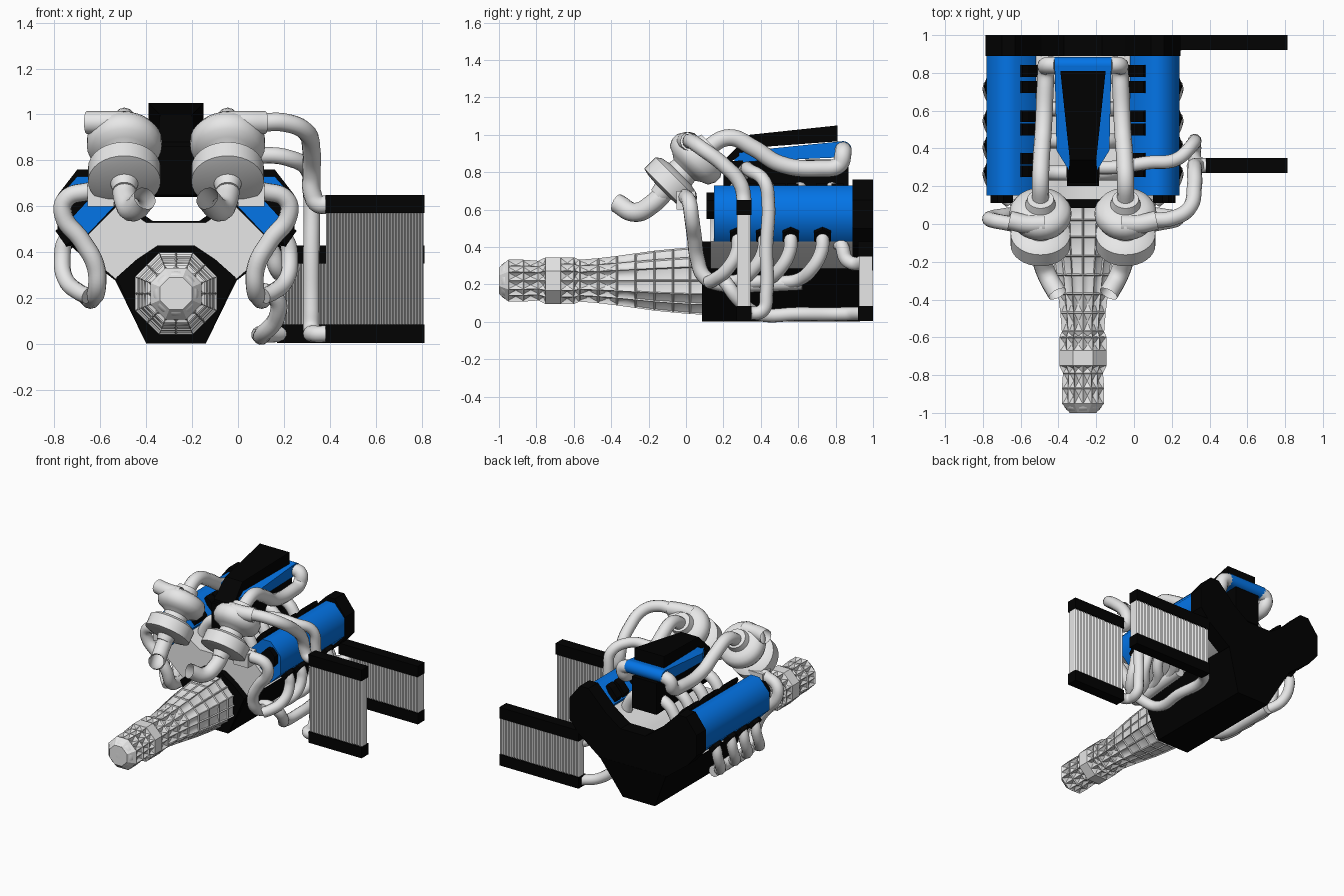
import bpy, bmesh, math
from mathutils import Vector

if "Cube" in bpy.data.objects:
    bpy.data.objects.remove(bpy.data.objects["Cube"])
CX = -0.27  # engine centreline


def material(name, rgb):
    m = bpy.data.materials.new(name)
    m.use_nodes = True
    m.diffuse_color = (*rgb, 1)
    m.node_tree.nodes["Principled BSDF"].inputs["Base Color"].default_value = (*rgb, 1)
    return m


METAL = material("light metal", (0.8, 0.8, 0.8))
BLACK = material("black", (0.0005, 0.0005, 0.0005))
BLUE = material("blue", (0.001, 0.18, 0.82))


def activate(ob):
    bpy.ops.object.select_all(action='DESELECT')
    ob.select_set(True)
    bpy.context.view_layer.objects.active = ob


def smooth_shade(ob, angle):
    activate(ob)
    bpy.ops.object.shade_smooth_by_angle(angle=math.radians(angle))


def loft(name, rings, mat, smooth=None):
    """Skin a list of equal closed rings and cap both ends."""
    bm = bmesh.new()
    vs = [[bm.verts.new(p) for p in ring] for ring in rings]
    n = len(vs[0])
    for a, b in zip(vs, vs[1:]):
        for i in range(n):
            bm.faces.new((a[i], a[(i + 1) % n], b[(i + 1) % n], b[i]))
    bm.faces.new(vs[0])
    bm.faces.new(vs[-1])
    bmesh.ops.recalc_face_normals(bm, faces=bm.faces)
    me = bpy.data.meshes.new(name)
    bm.to_mesh(me)
    bm.free()
    ob = bpy.data.objects.new(name, me)
    bpy.context.collection.objects.link(ob)
    me.materials.append(mat)
    if smooth:
        smooth_shade(ob, smooth)
    return ob


def profile(name, pts, y0, y1, mat, smooth=None):
    """Extrude an (offset, z) outline along y."""
    return loft(name, [[(CX + x, y, z) for x, z in pts] for y in (y0, y1)], mat, smooth)


def mirrored(half):
    return half + [(-x, z) for x, z in reversed(half)]


def taper(name, sections, mat):
    """Rectangular sections (y, half width, bottom, top)."""
    return loft(name, [[(CX - w, y, a), (CX + w, y, a), (CX + w, y, b), (CX - w, y, b)]
                       for y, w, a, b in sections], mat)


def box(name, x0, x1, y0, y1, z0, z1, mat):
    return loft(name, [[(x0, y, z0), (x1, y, z0), (x1, y, z1), (x0, y, z1)]
                       for y in (y0, y1)], mat)


def lathe(name, prof, centre, axis, mat, steps=32):
    """Revolve (radius, height) around an axis."""
    q = Vector((0, 0, 1)).rotation_difference(Vector(axis))
    rings = []
    for r, h in prof:
        rings.append([Vector(centre) + q @ Vector((r * math.cos(t), r * math.sin(t), h))
                      for t in (2 * math.pi * i / steps for i in range(steps))])
    return loft(name, rings, mat, 50)


def tube(name, pts, r, side=0, caps=True):
    """Round pipe; with a side given, x is an offset from the centreline."""
    cu = bpy.data.curves.new(name, 'CURVE')
    cu.dimensions = '3D'
    cu.bevel_depth, cu.bevel_resolution, cu.resolution_u = r, 4, 7
    cu.use_fill_caps = caps
    sp = cu.splines.new('BEZIER')
    sp.bezier_points.add(len(pts) - 1)
    for b, (x, y, z) in zip(sp.bezier_points, pts):
        b.co = (CX + side * x if side else x, y, z)
        b.handle_left_type = b.handle_right_type = 'AUTO'
    cu.materials.append(METAL)
    ob = bpy.data.objects.new(name, cu)
    bpy.context.collection.objects.link(ob)
    activate(ob)
    bpy.ops.object.convert(target='MESH')
    smooth_shade(bpy.context.view_layer.objects.active, 50)


# Engine block with sloping rear, front plate and rear cover
sump = mirrored([(.13, .003), (.268, .285)])
loft("crankcase", [[(CX + x, .1, z) for x, z in sump],
                   [(CX + x, .93 + z / 4, z) for x, z in sump]], BLACK)
profile("front_plate", mirrored([(.13, .003), (.26, .29), (.17, .37), (.08, .43)]), .085, .13, BLACK)
profile("upper_block", mirrored([(.26, .28), (.43, .43), (.25, .61), (.13, .53)]), .13, .9, METAL, 85)
profile("rear_cover", mirrored([(.268, .28), (.44, .41), (.515, .5), (.515, .65),
                                (.43, .76), (.36, .76), (.22, .62), (.1, .535)]), .89, 1, BLACK)

# Ribbed gearbox: octagonal rings with dished cells
PROF = [(-1, .07), (-.95, .112), (-.87, .112), (-.79, .106), (-.75, .125), (-.67, .125), (-.6, .125),
        (-.57, .112), (-.47, .12), (-.37, .132), (-.27, .146), (-.17, .16), (-.07, .17),
        (.02, .178), (.1, .182)]
rings = []
for y, a in PROF:
    ring = []
    for k in range(16):
        t, r = k * math.pi / 8, a / math.cos(math.pi / 8 * (k % 2))
        ring.append((CX + r * math.cos(t), y, .22 + r * math.sin(t)))
    rings.append(ring)
gearbox = loft("gearbox", rings, METAL)
bm = bmesh.new()
bm.from_mesh(gearbox.data)
cells = [f for f in bm.faces if len(f.verts) == 4 and f.calc_center_median().y > -.96
         and not -.75 < f.calc_center_median().y < -.67]
bmesh.ops.inset_individual(bm, faces=cells, thickness=.008, depth=-.007)
for f in cells:
    c, n = f.calc_center_median(), f.normal.copy()
    bmesh.ops.poke(bm, faces=[f])["verts"][0].co = c - n * .01
bm.to_mesh(gearbox.data)
bm.free()
smooth_shade(gearbox, 28)
lathe("gearbox_nose", [(.1, 0), (.098, .02), (.085, .037), (.06, .047), (.02, .051)],
      (CX, -.949, .22), (0, -1, 0), METAL)

COVER = [(.25, .62), (.36, .73), (.43, .73), (.51, .64), (.51, .51), (.43, .43)]
TURBO = [(.05, -.1), (.06, -.06), (.12, -.055), (.158, -.045), (.158, .04), (.13, .06), (.085, .07),
         (.08, .1), (.11, .12), (.145, .135), (.163, .17), (.163, .21), (.145, .24), (.11, .255),
         (.08, .26), (.07, .3)]
for s, word in ((-1, "right"), (1, "left")):
    # Valve cover, front cap, ignition coils
    profile(word + "_valve_cover", [(s * x, z) for x, z in COVER], .15, .9, BLUE, 60)
    profile(word + "_front_cap", [(s * (.43 + (x - .38) * .46), .62 + (z - .58) * .47) for x, z in COVER],
            .11, .16, BLACK)
    for y in (.28, .345, .5, .57, .725, .81):
        profile(word + "_coil", [(s * x, z) for x, z in
                ((.24, .66), (.29, .72), (.32, .74), (.33, .72), (.27, .6))], y - .031, y + .031, BLACK)

    # Intake runners, exhaust headers and their flanges
    for y in (.27, .44, .61, .78):
        tube(word + "_intake_runner", [(.05, y, .72), (.13, y, .69), (.18, y, .63), (.21, y, .55)], .04, s)
    for y in (.28, .42, .56, .73):
        lathe(word + "_exhaust_flange", [(.052, 0), (.052, .05)], (CX + s * .455, y, .48),
              (s, 0, -.7), BLACK, 6)
        tube(word + "_header", [(.45, y, .475), (.48, y, .45), (.495, y - .005, .38),
                                (.48, y - .06, .28), (.42, y - .13, .225),
                                (.385, max(y - .22, .12), .21)], .036, s)
    # Collector and the riser to the turbine
    tube(word + "_collector", [(.39, .62, .21), (.38, .4, .2), (.365, .2, .2), (.345, .1, .24),
                               (.35, .06, .34), (.41, .045, .45), (.49, .03, .56), (.48, .02, .63),
                               (.38, .0, .665), (.27, -.03, .68)], .04, s)

    # Turbocharger with its inlet, outlet and charge pipe
    lathe(word + "_turbocharger", TURBO, (CX + s * .225, -.08, .74), (0, 1, 1), METAL)
    box(word + "_turbine_inlet", CX + s * .27, CX + s * .385, -.05, .05, .6, .7, METAL)
    tube(word + "_turbo_exhaust", [(.225, -.1, .71), (.22, -.18, .63), (.19, -.27, .585),
                                   (.135, -.37, .635)], .052, s, caps=False)
    tube(word + "_compressor_outlet", [(.2, .0, .965), (.3, .0, .965), (.39, .02, .965)], .05, s, caps=False)
    tube(word + "_charge_pipe", [(.225, .1, .92), (.225, .23, .985), (.22, .36, .93), (.21, .5, .845),
                                 (.2, .72, .82), (.195, .82, .84), (.19, .84, .9), (.14, .84, .92)], .045, s)

# Intake manifold, plenum and scoop
taper("intake_manifold", [(.2, .085, .65, .86), (.87, .1, .64, .87)], BLACK)
taper("plenum", [(.26, .06, .85, .9), (.39, .14, .86, .92), (.84, .15, .88, .966)], BLUE)
lathe("plenum_tail", [(.045, 0), (.045, .3)], (CX - .15, .84, .921), (1, 0, 0), BLUE)
taper("scoop", [(.22, .08, .84, .88), (.34, .07, .93, 1.0), (.81, .12, .965, 1.05)], BLACK)


# Radiators: ridged core between two tanks
def radiator(word, x0, x1, y, top):
    box(word + "_radiator_bottom_tank", x0, x1, y - .04, y + .04, .005, .085, BLACK)
    box(word + "_radiator_top_tank", x0, x1, y - .04, y + .04, top - .08, top, BLACK)
    n = round((x1 - x0) / .0065)
    xs = [x0 + .004 + (x1 - x0 - .008) * i / n for i in range(n + 1)]
    edge = [(x, .036 if i % 2 else .022) for i, x in enumerate(xs)]
    outline = [(x, y - d) for x, d in edge] + [(x, y + d) for x, d in reversed(edge)]
    loft(word + "_radiator_core", [[(x, v, z) for x, v in outline] for z in (.08, top - .075)], METAL)


radiator("front", .38, .812, .31, .65)
radiator("rear", .17, .812, .96, .43)

# Pipes joining the radiators to the engine
tube("intercooler_feed", [(.1, .02, .965), (.2, .03, .965), (.29, .08, .93), (.32, .2, .84),
                          (.32, .29, .74), (.325, .31, .65), (.35, .31, .61), (.4, .31, .61)], .04)
tube("intercooler_return", [(.4, .31, .045), (.33, .33, .045), (.32, .41, .06), (.32, .43, .15),
                            (.32, .43, .4), (.32, .44, .64), (.31, .42, .75), (.22, .34, .81),
                            (.08, .325, .82), (-.1, .3, .79), (-.25, .3, .78)], .036)
tube("lower_coolant_hose", [(.05, .2, .22), (.1, .2, .23), (.165, .22, .2), (.17, .28, .12),
                            (.11, .38, .045), (.11, .6, .042), (.11, .86, .042), (.19, .95, .045)], .037)
tube("upper_coolant_hose", [(.08, .8, .42), (.14, .83, .41), (.17, .86, .33), (.19, .91, .31),
                            (.24, .96, .33)], .037)
